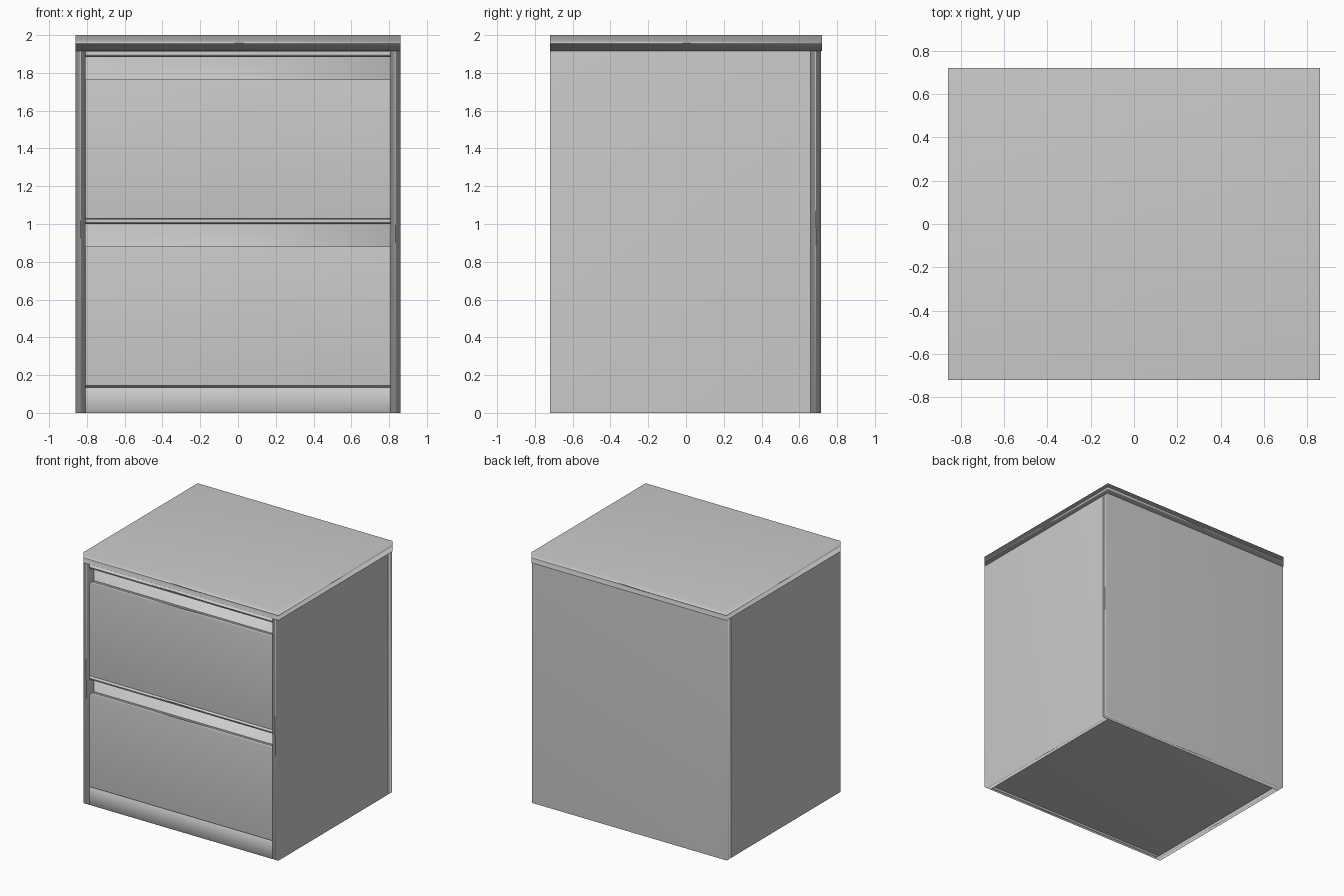
import bpy
import bmesh
from mathutils import Vector

if "Cube" in bpy.data.objects:
    bpy.data.objects.remove(bpy.data.objects["Cube"])


def finish(obj):
    # smooth shading dominated by the large panel faces
    for p in obj.data.polygons:
        p.use_smooth = True
    mod = obj.modifiers.new("weighted_normals", 'WEIGHTED_NORMAL')
    mod.mode = 'FACE_AREA'
    mod.weight = 50


def panel(name, x, y, z):
    """Box spanning the (min, max) pairs x, y and z."""
    bm = bmesh.new()
    bmesh.ops.create_cube(bm, size=1)
    size = Vector((x[1] - x[0], y[1] - y[0], z[1] - z[0]))
    mid = Vector((sum(x) / 2, sum(y) / 2, sum(z) / 2))
    for v in bm.verts:
        v.co = mid + v.co * size
    mesh = bpy.data.meshes.new(name)
    bm.to_mesh(mesh)
    bm.free()
    obj = bpy.data.objects.new(name, mesh)
    bpy.context.collection.objects.link(obj)
    finish(obj)
    return obj


W, D, H = 0.86, 0.72, 1.917     # half width, half depth, carcass height
IN = 0.807                      # inner half width
BACK = 0.66                     # front of back panel

# carcass
panel("top_board", (-W, W), (-D, D), (H, 2.0))
panel("back_panel", (-W, W), (BACK, 0.715), (0, H))
for side, s in (("left", -1), ("right", 1)):
    panel(side + "_side_panel", sorted((s * IN, s * W)), (-D, BACK), (0, H))
panel("bottom_board", (-IN, IN), (-D + 0.05, BACK), (0, 0.06))
panel("plinth", (-IN, IN), (-D, -D + 0.05), (0, 0.135))

# two drawers, each with a finger gap below a thin rail
for name, z0 in (("lower", 0.145), ("upper", 1.03)):
    top = z0 + 0.735
    rail = z0 + 0.855
    panel(name + "_rail", (-IN, IN), (-D, -D + 0.08), (rail, rail + 0.027))
    panel(name + "_drawer_front", (-IN, IN), (-D, -D + 0.06), (z0, top))
    panel(name + "_drawer_box", (-IN, IN), (-D + 0.06, BACK - 0.03),
          (z0 - 0.01, rail))
